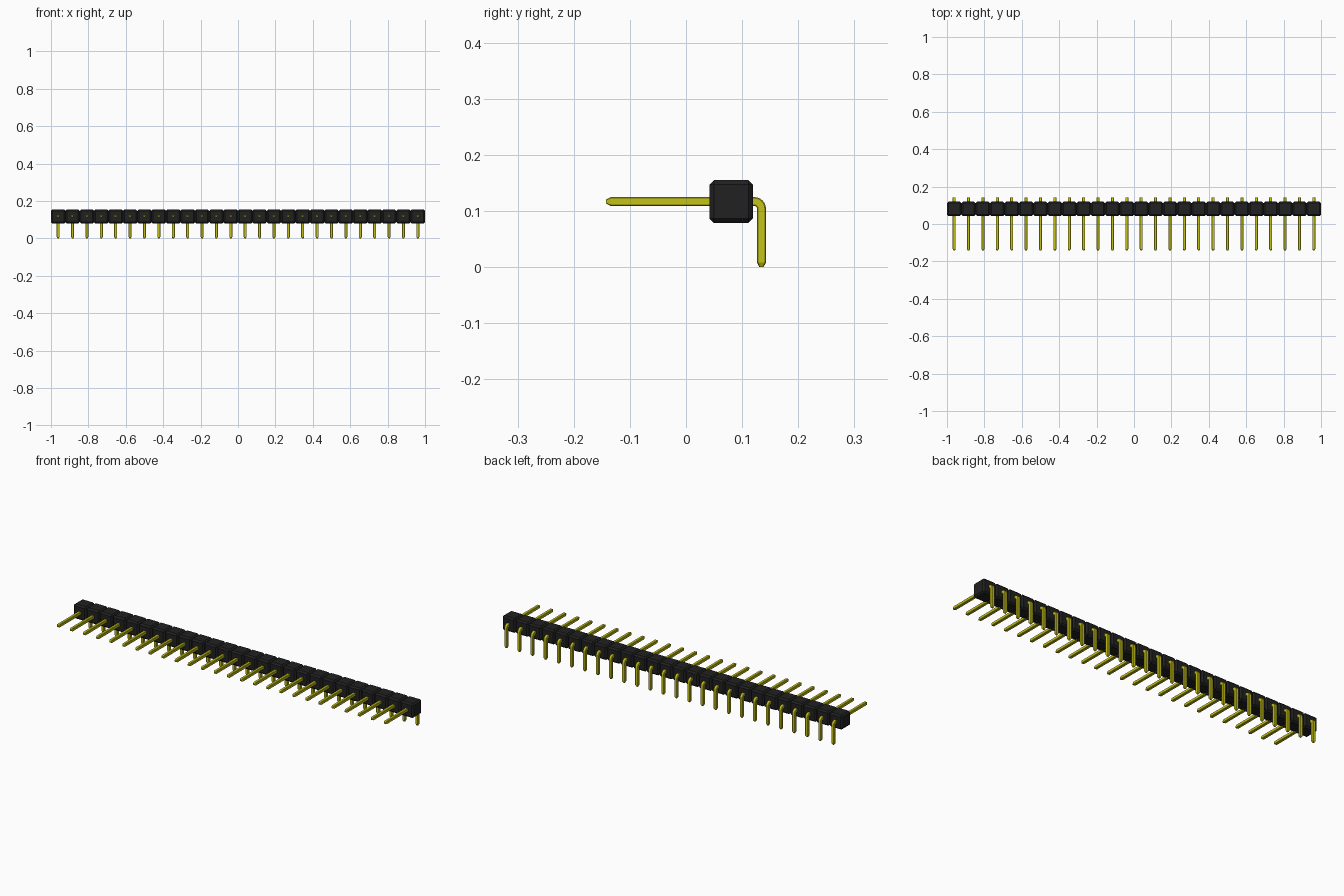
import bpy, bmesh, math

cube = bpy.data.objects.get("Cube")
if cube:
    bpy.data.objects.remove(cube, do_unlink=True)

COUNT = 26
PITCH = 2 / COUNT
BODY_Y, BODY_Z = 0.0805, 0.117
HALF, EDGE = 0.008, 0.002          # pin half thickness and edge chamfer
LEG_Y, BEND = 0.1345, 0.0125       # leg centre line and bend radius


def material(name, color, roughness):
    mat = bpy.data.materials.new(name)
    mat.use_nodes = True
    mat.diffuse_color = color
    bsdf = mat.node_tree.nodes["Principled BSDF"]
    bsdf.inputs["Base Color"].default_value = color
    bsdf.inputs["Roughness"].default_value = roughness
    return mat


black = material("black plastic", (0.015, 0.015, 0.015, 1), 0.6)
gold = material("yellow metal", (0.56, 0.54, 0.008, 1), 0.4)


def finish(bm, name, mat):
    bmesh.ops.recalc_face_normals(bm, faces=bm.faces)
    mesh = bpy.data.meshes.new(name)
    bm.to_mesh(mesh)
    bm.free()
    mesh.materials.append(mat)
    return mesh


def place(mesh, name, location):
    obj = bpy.data.objects.new(name, mesh)
    obj.location = location
    bpy.context.collection.objects.link(obj)
    return obj


# Housing cell: cube with every edge chamfered
bm = bmesh.new()
bmesh.ops.create_cube(bm, size=PITCH)
bmesh.ops.bevel(bm, geom=bm.edges[:], offset=0.008, segments=1,
                affect='EDGES', profile=0.5)
cell = finish(bm, "housing_cell", black)

# Bent pin: path stations are (y, z, direction angle, section scale)
path = [(-0.1425, BODY_Z, 0, 0.45), (-0.134, BODY_Z, 0, 1)]
for i in range(7):
    a = math.radians(15 * i)
    path.append((LEG_Y - BEND + BEND * math.sin(a),
                 BODY_Z - BEND + BEND * math.cos(a), a, 1))
path += [(LEG_Y, 0.0085, math.pi / 2, 1), (LEG_Y, 0, math.pi / 2, 0.45)]

# Square section with chamfered corners
inner = HALF - EDGE
section = [(HALF, -inner), (HALF, inner), (inner, HALF), (-inner, HALF),
           (-HALF, inner), (-HALF, -inner), (-inner, -HALF), (inner, -HALF)]

bm = bmesh.new()
rings = []
for y, z, a, s in path:
    rings.append([bm.verts.new((u * s, y + v * s * math.sin(a), z + v * s * math.cos(a)))
                  for u, v in section])
for r0, r1 in zip(rings, rings[1:]):
    for i in range(8):
        j = (i + 1) % 8
        bm.faces.new((r0[i], r0[j], r1[j], r1[i]))
bm.faces.new(rings[0])
bm.faces.new(rings[-1])
pin = finish(bm, "pin", gold)

# Repeat the cell and its pin along the row
for n in range(COUNT):
    x = -1 + PITCH * (n + 0.5)
    place(cell, f"housing_cell_{n + 1}", (x, BODY_Y, BODY_Z))
    pin_obj = place(pin, f"pin_{n + 1}", (x, 0, 0))

# Smooth the bend while keeping the chamfers crisp
bpy.ops.object.select_all(action='DESELECT')
pin_obj.select_set(True)
bpy.context.view_layer.objects.active = pin_obj
bpy.ops.object.shade_smooth_by_angle(angle=math.radians(20))
